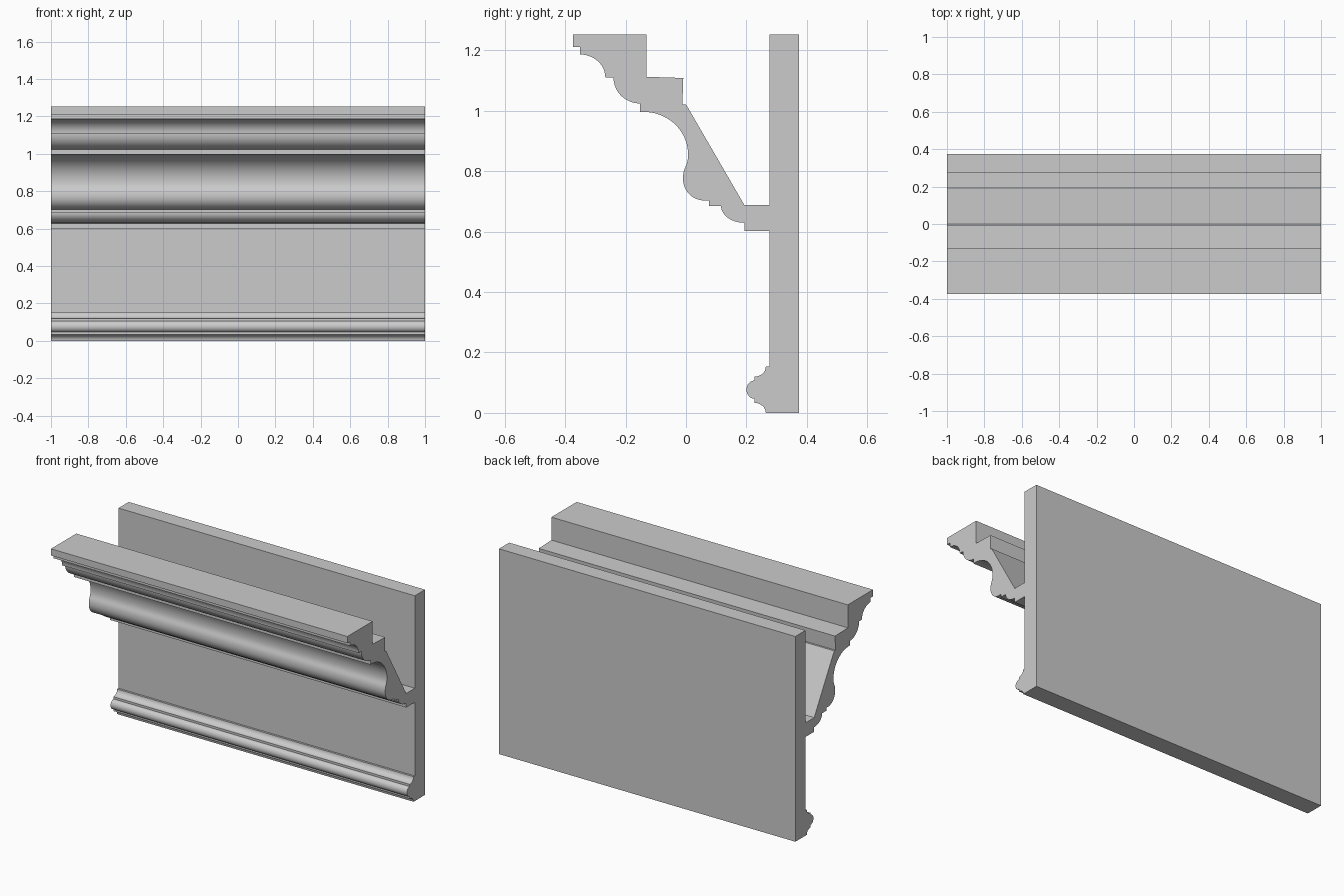
import bpy, bmesh
from math import cos, sin, radians

if "Cube" in bpy.data.objects:
    bpy.data.objects.remove(bpy.data.objects["Cube"])

LENGTH = 2.0


def arc(cy, cz, ry, rz, a0, a1, n=12):
    """Points on an elliptical arc in the y-z plane, angles in degrees."""
    pts = []
    for i in range(n + 1):
        a = radians(a0 + (a1 - a0) * i / n)
        pts.append((cy + ry * cos(a), cz + rz * sin(a)))
    return pts


def bezier(p0, p1, p2, p3, n=10):
    """Interior points of a cubic curve."""
    pts = []
    for i in range(1, n):
        t = i / n
        w = ((1 - t) ** 3, 3 * t * (1 - t) ** 2, 3 * t * t * (1 - t), t ** 3)
        pts.append(tuple(sum(k * p[j] for k, p in zip(w, (p0, p1, p2, p3))) for j in (0, 1)))
    return pts


def extrude_profile(name, profile):
    """Sweep a closed y-z profile along x."""
    bm = bmesh.new()
    face = bm.faces.new([bm.verts.new((-LENGTH / 2, y, z)) for y, z in profile])
    res = bmesh.ops.extrude_face_region(bm, geom=[face], use_keep_orig=True)
    verts = [v for v in res["geom"] if isinstance(v, bmesh.types.BMVert)]
    bmesh.ops.translate(bm, verts=verts, vec=(LENGTH, 0, 0))
    bmesh.ops.recalc_face_normals(bm, faces=bm.faces[:])
    mesh = bpy.data.meshes.new(name)
    bm.to_mesh(mesh)
    bm.free()
    obj = bpy.data.objects.new(name, mesh)
    bpy.context.collection.objects.link(obj)
    bpy.ops.object.select_all(action="DESELECT")
    obj.select_set(True)
    bpy.context.view_layer.objects.active = obj
    bpy.ops.object.shade_smooth_by_angle(angle=radians(30))
    return obj


WALL_Y, BACK_Y, TOP = 0.276, 0.374, 1.252

# Flat wall panel
extrude_profile("wall_panel", [(WALL_Y, 0), (BACK_Y, 0), (BACK_Y, TOP), (WALL_Y, TOP)])

# Crown moulding: front face from top to bottom, then the stepped back
crown = [(-0.131, TOP), (-0.374, TOP), (-0.374, 1.211), (-0.351, 1.211)]
crown += arc(-0.351, 1.110, 0.084, 0.076, 90, 0)            # upper cove
crown += arc(-0.153, 1.110, 0.087, 0.086, 180, 270)         # upper round
crown += [(-0.153, 0.996)]
crown += arc(-0.140, 0.855, 0.147, 0.141, 90, 0, 18)        # large cove
crown += bezier((0.007, 0.855), (0.007, 0.815), (-0.010, 0.815), (-0.010, 0.775))
crown += arc(0.060, 0.775, 0.070, 0.072, 180, 270)          # lower belly
crown += [(0.076, 0.703), (0.076, 0.685)]
crown += arc(0.193, 0.685, 0.077, 0.056, 180, 270)          # lower round
crown += [(0.193, 0.602), (WALL_Y, 0.602), (WALL_Y, 0.688), (0.193, 0.688),
          (0.000, 1.021), (-0.012, 1.021), (-0.009, 1.108), (-0.131, 1.112)]
extrude_profile("crown_moulding", crown)

# Base moulding: cove, half round, cove
base = [(WALL_Y, 0.153)]
base += arc(0.227, 0.153, 0.037, 0.033, 0, -90, 8)
base += arc(0.227, 0.077, 0.027, 0.030, 90, 270, 16)
base += arc(0.227, 0.000, 0.037, 0.033, 90, 0, 8)
base += [(WALL_Y, 0)]
extrude_profile("base_moulding", base)
